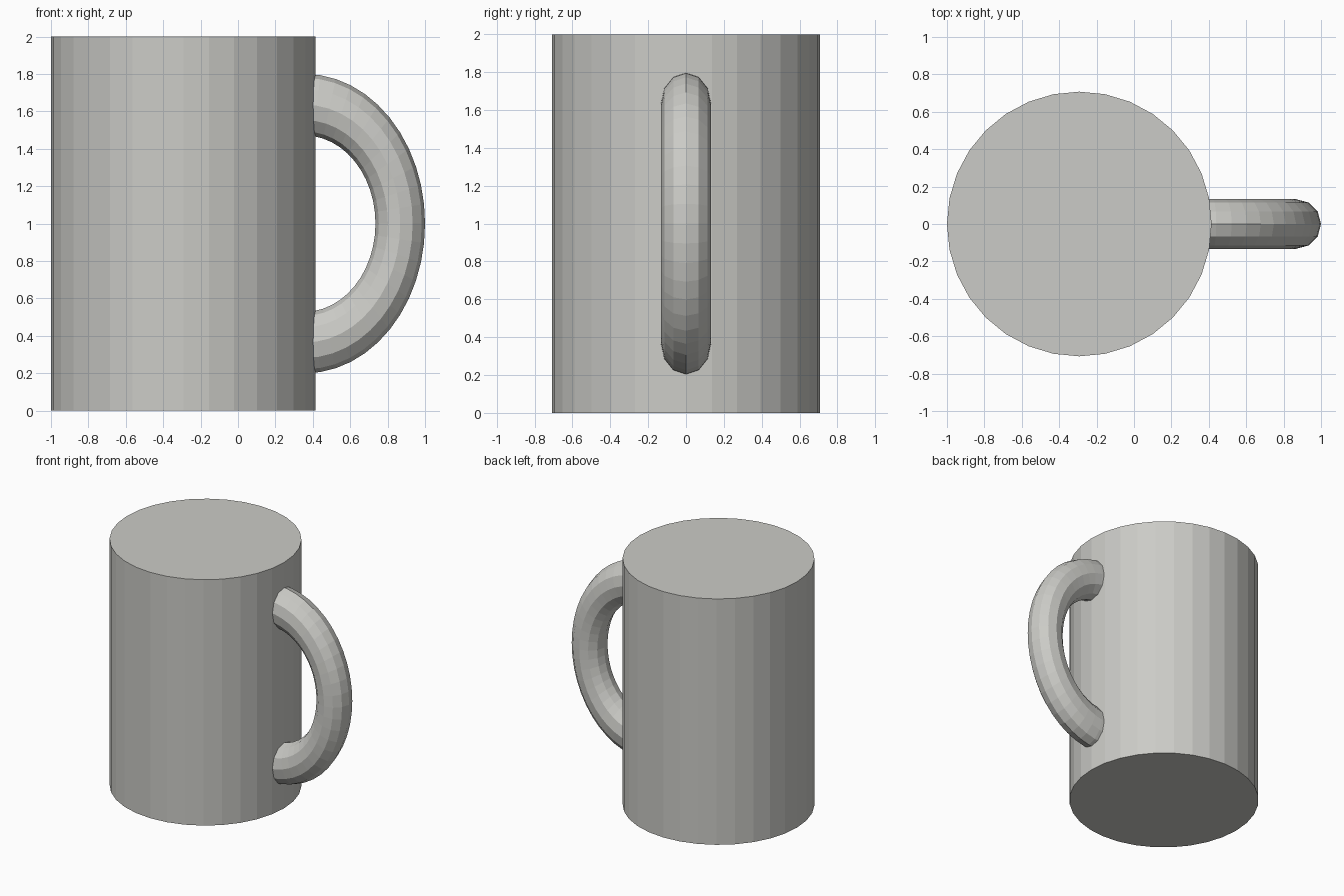
import bpy, bmesh
from math import cos, sin, pi
from mathutils import Matrix

if "Cube" in bpy.data.objects:
    bpy.data.objects.remove(bpy.data.objects["Cube"])

grey = bpy.data.materials.new("warm_grey")
grey.diffuse_color = (0.6, 0.6, 0.57, 1)
grey.use_nodes = True
grey.node_tree.nodes["Principled BSDF"].inputs["Base Color"].default_value = grey.diffuse_color


def finish(bm, name):
    bmesh.ops.recalc_face_normals(bm, faces=bm.faces)
    mesh = bpy.data.meshes.new(name)
    bm.to_mesh(mesh)
    bm.free()
    mesh.materials.append(grey)
    obj = bpy.data.objects.new(name, mesh)
    bpy.context.collection.objects.link(obj)
    return obj


# Mug body: solid 32-sided cylinder, with a vertex on each axis
bm = bmesh.new()
bmesh.ops.create_cone(bm, cap_ends=True, segments=32, radius1=0.7075,
                      radius2=0.7075, depth=2,
                      matrix=Matrix.Translation((-0.2925, 0, 1)))
finish(bm, "mug_body")

# Handle: half of a vertically stretched ring, ends buried in the body
CX, CZ, STRETCH = 0.356, 1.0, 1.243
RING, TUBE, STEPS, SIDES = 0.5115, 0.1325, 24, 12
bm = bmesh.new()
rings = []
for i in range(STEPS + 1):
    a = -pi / 2 + pi * i / STEPS
    ring = []
    for j in range(SIDES):
        t = 2 * pi * j / SIDES
        r = RING + TUBE * cos(t)
        ring.append(bm.verts.new((CX + r * cos(a), TUBE * sin(t),
                                  CZ + STRETCH * r * sin(a))))
    rings.append(ring)
for a, b in zip(rings, rings[1:]):
    for j in range(SIDES):
        k = (j + 1) % SIDES
        bm.faces.new((a[j], a[k], b[k], b[j]))
bm.faces.new(rings[0])
bm.faces.new(rings[-1])
finish(bm, "handle")
